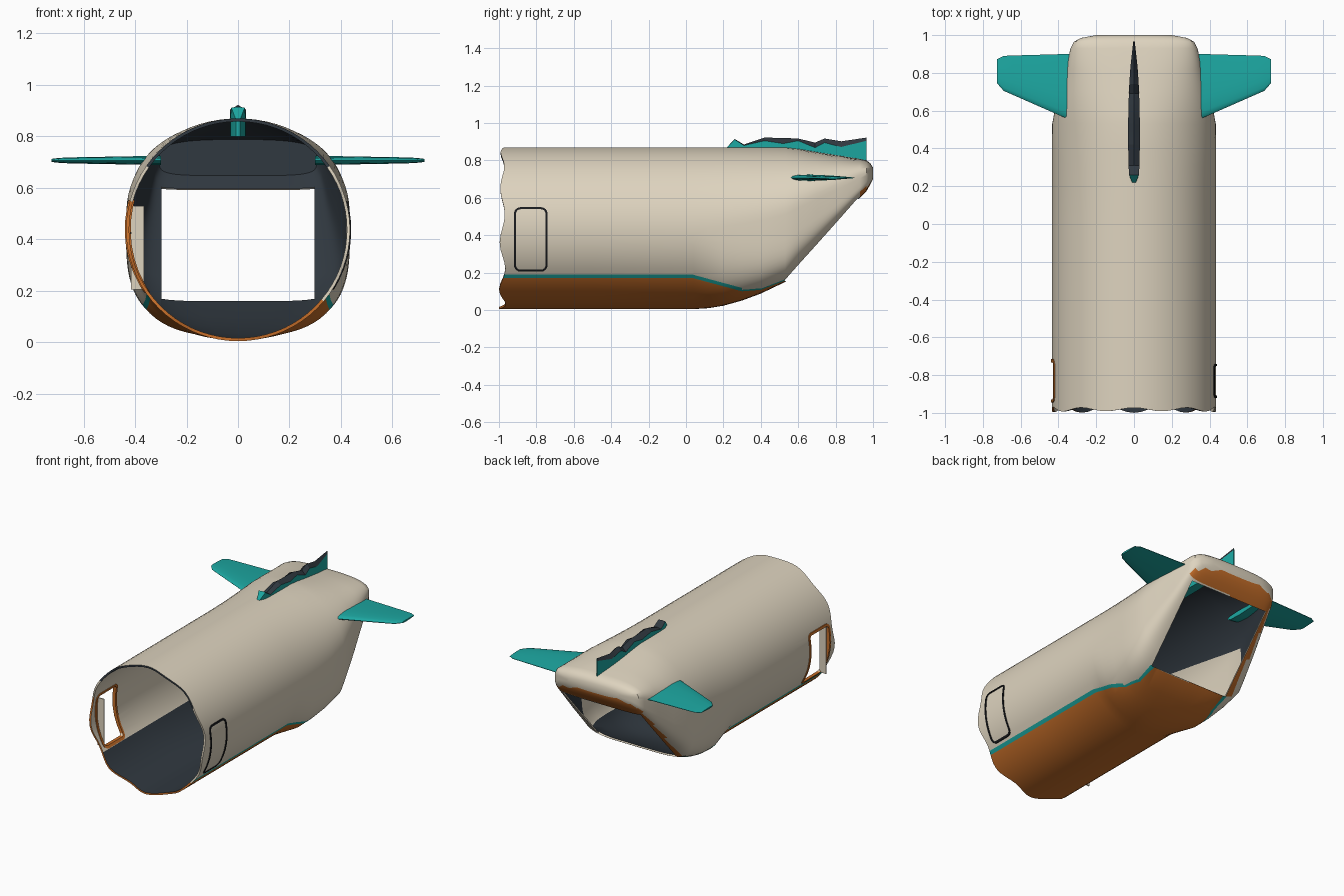
import bpy, bmesh, math
from mathutils import Vector

if "Cube" in bpy.data.objects:
    bpy.data.objects.remove(bpy.data.objects["Cube"])


def mat(name, rgb):
    m = bpy.data.materials.new(name)
    m.diffuse_color = (*rgb, 1)
    m.use_nodes = True
    m.node_tree.nodes["Principled BSDF"].inputs["Base Color"].default_value = m.diffuse_color
    return m


BEIGE = mat("beige_paint", (0.73, 0.655, 0.52))
DARK = mat("dark_lining", (0.030, 0.040, 0.051))
ORANGE = mat("orange_belly", (0.56, 0.155, 0.022))
TEAL = mat("teal_paint", (0.012, 0.39, 0.36))
BLACK = mat("black_line", (0.01, 0.011, 0.013))


def smooth(ob, angle):
    bpy.ops.object.select_all(action='DESELECT')
    bpy.context.view_layer.objects.active = ob
    ob.select_set(True)
    bpy.ops.object.shade_smooth_by_angle(angle=math.radians(angle))


def finish(name, bm, mats, angle=35):
    bmesh.ops.recalc_face_normals(bm, faces=bm.faces)
    me = bpy.data.meshes.new(name)
    bm.to_mesh(me)
    bm.free()
    ob = bpy.data.objects.new(name, me)
    bpy.context.collection.objects.link(ob)
    for m in mats:
        me.materials.append(m)
    if angle:
        smooth(ob, angle)
    return ob


def loft(bm, rings):
    n = len(rings[0])
    return [bm.faces.new((a[i], a[(i + 1) % n], b[(i + 1) % n], b[i]))
            for a, b in zip(rings, rings[1:]) for i in range(n)]


# Hull sections: y, half width, bottom z, top z, bottom squareness, top squareness
ROWS = [(-0.98, .435, .005, .87, 2, 2), (-0.94, .435, .005, .87, 2, 2),
        (-0.5, .435, .005, .87, 2, 2), (0.04, .435, .005, .87, 2, 2),
        (0.12, .435, .01, .87, 2.3, 2), (0.2, .435, .023, .87, 2.9, 2),
        (0.3, .435, .051, .87, 3.4, 2), (0.4, .435, .088, .87, 4, 2),
        (0.53, .433, .15, .87, 5, 2), (0.6, .42, .229, .862, 5, 2.1),
        (0.7, .395, .341, .845, 5.5, 2.3), (0.82, .362, .476, .826, 6, 2.6),
        (0.93, .336, .60, .808, 6, 3), (0.965, .318, .636, .80, 5, 3),
        (0.985, .28, .67, .785, 4, 3), (1.0, .20, .70, .762, 3, 2.6)]
N = 72


def section(bm, row, inset=0.0, jag=0.0):
    y, a, z0, z1, nb, nt = row
    a, b, zc = a - inset, (z1 - z0) / 2 - inset, (z0 + z1) / 2
    out = []
    for i in range(N):
        t = 2 * math.pi * i / N
        c, s = math.cos(t), math.sin(t)
        p = 2 / (nt if s > 0 else nb)
        wave = jag * (0.75 - 0.25 * s) * math.cos(9 * t + 1.57)
        out.append(bm.verts.new((math.copysign(abs(c) ** p, c) * a, y - wave - jag * 0.1,
                                 zc + math.copysign(abs(s) ** p, s) * b)))
    return out


# Hollow fuselage with a ragged front rim
bm = bmesh.new()
outer = [section(bm, r, 0, 0.018 if i == 0 else 0) for i, r in enumerate(ROWS)]
inner = [section(bm, r, 0.012, 0.018 if i == 0 else 0) for i, r in enumerate(ROWS[:14])]
loft(bm, outer)
for f in loft(bm, [outer[0], inner[0]]):
    f.material_index = 4
bm.faces.new(outer[-1])
for f in loft(bm, inner) + [bm.faces.new(inner[-1])]:
    f.material_index = 1


def cut(index, ya, za, yb, zb):
    """Slice faces of one material along a line seen from the side."""
    fs = [f for f in bm.faces if f.material_index == index and ya < f.calc_center_median().y < yb]
    geom = list({v for f in fs for v in f.verts}) + list({e for f in fs for e in f.edges}) + fs
    bmesh.ops.bisect_plane(bm, geom=geom, dist=1e-5, plane_co=(0, ya, za),
                           plane_no=Vector((0, za - zb, yb - ya)).normalized())


# Stripe lines on the skin (start y, z, thickness): straight, dipping, rising
STRIPE = [(-1.1, .17, .02), (0.04, .17, .018), (0.3, .10, .008), (0.4, .108, .006), (0.53, .158, 0)]
for (ya, za, h), (yb, zb, _) in zip(STRIPE, STRIPE[1:]):
    cut(0, ya, za, yb, zb)
    cut(0, ya, za + h, yb, zb + h)
# Floor and ceiling lines on the lining
FLOOR = .19


def ceiling(y):
    return .74 - .19 * (y + 1) / 1.53


cut(1, -1.1, FLOOR, .53, FLOOR)
cut(1, -1, ceiling(-1), .53, ceiling(.53))

bmesh.ops.recalc_face_normals(bm, faces=bm.faces)
RAMP_N = Vector((0, 0.745, -0.667))
for f in bm.faces:
    c = f.calc_center_median()
    if f.material_index == 1:        # side walls inside are beige
        if c.y < 0.53 and FLOOR < c.z < ceiling(c.y):
            f.material_index = 0
    elif f.material_index == 4:      # torn rim
        f.material_index = 2 if c.z < (.17 if c.x > 0 else .53) else 1 if c.z > .68 else 0
    elif c.y < 0.53:                 # belly, stripe, skin
        for (ya, za, h), (yb, zb, _) in zip(STRIPE, STRIPE[1:]):
            if ya < c.y <= yb:
                d = c.z - za - (zb - za) * (c.y - ya) / (yb - ya)
                f.material_index = 2 if d < 0 else 3 if d < h else 0
    elif c.y > .92 and f.normal.z < -.4 and c.z < .69:
        f.material_index = 2         # nose underside
    elif f.normal.dot(RAMP_N) > 0.9 and -.335 < c.x < 0:
        f.material_index = 2         # ramp edge
hull = finish("fuselage", bm, [BEIGE, DARK, ORANGE, TEAL], 0)


def prism(name, pts, x0, x1):
    """Prism from a y-z outline, running along x."""
    b = bmesh.new()
    loft(b, [[b.verts.new((x, y, z)) for y, z in pts] for x in (x0, x1)])
    b.verts.ensure_lookup_table()
    n = len(pts)
    b.faces.new(b.verts[:n])
    b.faces.new(b.verts[n:])
    return finish(name, b, [BEIGE], 0)


def rounded(y0, y1, z0, z1, r):
    pts = []
    corners = [(y1 - r, z1 - r), (y0 + r, z1 - r), (y0 + r, z0 + r), (y1 - r, z0 + r)]
    for k, (cy, cz) in enumerate(corners):
        for j in range(5):
            t = math.pi / 2 * (k + j / 4)
            pts.append((cy + r * math.cos(t), cz + r * math.sin(t)))
        if k in (1, 3):              # extra points so upright edges follow the hull
            za, zb = cz, corners[(k + 1) % 4][1]
            pts += [(y0 if k == 1 else y1, za + (zb - za) * j / 6) for j in range(1, 6)]
    return pts


# Openings: rear ramp and left door
p0, p1, n = Vector((0, .53, .157)), Vector((0, .925, .59)), RAMP_N * 0.08
ramp = prism("ramp_cutter", [(v.y, v.z) for v in (p0 - n, p0 + n, p1 + n, p1 - n)], -.298, .298)
door = prism("door_cutter", rounded(-.93, -.73, .205, .54, .03), -.6, -.3)
for cutter in (ramp, door):
    m = hull.modifiers.new("cut", 'BOOLEAN')
    m.operation, m.solver, m.object = 'DIFFERENCE', 'EXACT', cutter
    bpy.context.view_layer.objects.active = hull
    bpy.ops.object.modifier_apply(modifier=m.name)
    bpy.data.objects.remove(cutter)
smooth(hull, 35)


# Door outlines lying on the curved skin
def door_frame(name, side, box, w, depth, m):
    y0, y1, z0, z1 = box
    big = rounded(y0, y1, z0, z1, .035)
    small = rounded(y0 + w, y1 - w, z0 + w, z1 - w, .035 - w)
    b = bmesh.new()

    def ring(pts, lift):
        return [b.verts.new((side * (0.435 * math.sqrt(1 - ((z - .4375) / .4325) ** 2) + lift), y, z))
                for y, z in pts]
    rings = [ring(big, -depth), ring(big, .005), ring(small, .005), ring(small, -depth)]
    loft(b, rings + rings[:1])
    finish(name, b, [m])


door_frame("right_door_outline", 1, (-.92, -.74, .205, .55), .011, .004, BLACK)
door_frame("left_door_frame", -1, (-.944, -.716, .193, .554), .016, .018, ORANGE)

# Jamb plate inside the open left door
prism("door_jamb", [(-.929, .205), (-.922, .205), (-.922, .53), (-.929, .53)], -.415, -.365)

# Tailplanes: x, leading y, trailing y, half thickness
TAIL = [(.30, .545, .902, .017), (.36, .56, .90, .017), (.64, .683, .892, .012),
        (.69, .705, .89, .010), (.725, .745, .872, .006)]
PROF = [(0, 0), (.03, .5), (.1, .8), (.3, 1), (.65, .7), (1, .1),
        (1, -.1), (.65, -.7), (.3, -1), (.1, -.8), (.03, -.5)]
for side, label in ((1, "right"), (-1, "left")):
    b = bmesh.new()
    rings = [[b.verts.new((side * x, ya + (yb - ya) * u, .707 + h * v)) for u, v in PROF]
             for x, ya, yb, h in TAIL]
    loft(b, rings)
    b.faces.new(rings[0])
    b.faces.new(rings[-1])
    finish(label + "_tailplane", b, [TEAL], 50)

# Torn fin stump with a dark broken core: y, half width, core z, skin z
FIN = [(.215, .008, .866, .865), (.26, .026, .915, .912), (.31, .029, .885, .88),
       (.42, .031, .922, .905), (.52, .031, .92, .89), (.60, .030, .917, .905),
       (.69, .027, .895, .868), (.74, .025, .917, .895), (.83, .019, .902, .872), (.965, .004, .922, .905)]
b = bmesh.new()
rings = [[b.verts.new(p) for p in ((-w, y, .80), (w, y, .80), (w, y, zs), (0, y, zc), (-w, y, zs))]
         for y, w, zc, zs in FIN]
for i, f in enumerate(loft(b, rings)):
    if i % 5 in (2, 3) and i > 5:
        f.material_index = 1
b.faces.new(rings[0])
b.faces.new(rings[-1])
finish("torn_fin_stump", b, [TEAL, DARK], 20)
